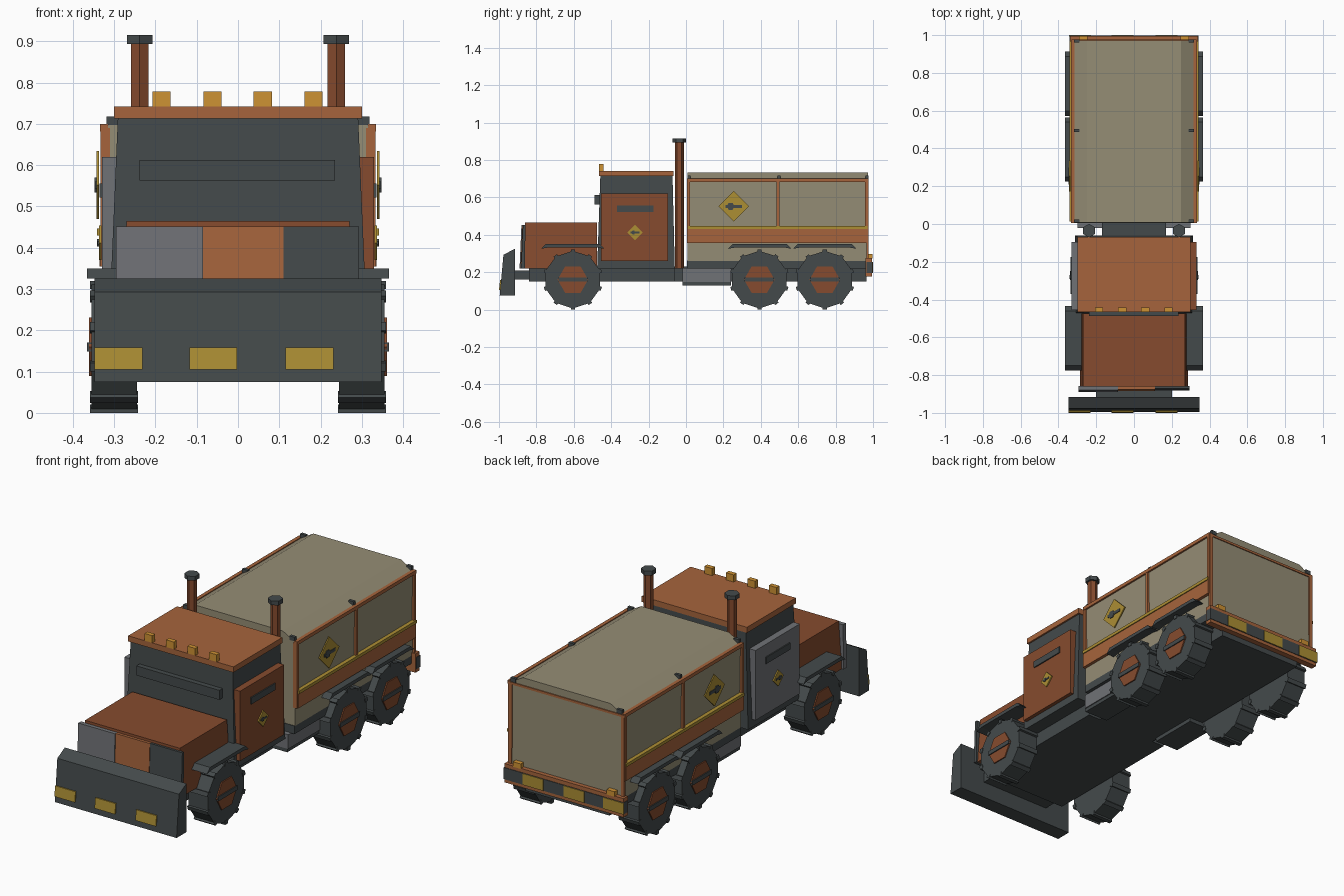
import bpy, bmesh, math
from mathutils import Vector

if "Cube" in bpy.data.objects:
    bpy.data.objects.remove(bpy.data.objects["Cube"])


def mat(name, r, g, b):
    lin = [((c / 255 + 0.055) / 1.055) ** 2.4 for c in (r, g, b)]
    m = bpy.data.materials.new(name)
    m.diffuse_color = (*lin, 1)
    m.use_nodes = True
    m.node_tree.nodes["Principled BSDF"].inputs["Base Color"].default_value = m.diffuse_color
    return m


DARK = mat("dark_iron", 68, 74, 75)
ORANGE = mat("faded_orange", 166, 100, 60)
RUST = mat("rust", 134, 75, 46)
TAN = mat("canvas_tan", 149, 141, 117)
GREY = mat("primer_grey", 112, 114, 118)
YELLOW = mat("hazard_yellow", 172, 142, 52)
AMBER = mat("amber", 206, 146, 52)


def finish(bm, name, m):
    bmesh.ops.recalc_face_normals(bm, faces=bm.faces)
    me = bpy.data.meshes.new(name)
    bm.to_mesh(me)
    bm.free()
    me.materials.append(m)
    ob = bpy.data.objects.new(name, me)
    bpy.context.collection.objects.link(ob)
    return ob


def loft(bm, ring_a, ring_b):
    a = [bm.verts.new(p) for p in ring_a]
    b = [bm.verts.new(p) for p in ring_b]
    bm.faces.new(a)
    bm.faces.new(b)
    for i in range(len(a)):
        j = (i + 1) % len(a)
        bm.faces.new((a[i], a[j], b[j], b[i]))


def prism(name, m, axis, lo, hi, pts):
    """Extrude a 2D profile along an axis."""
    place = {"x": lambda t, p: (t, p[0], p[1]),
             "y": lambda t, p: (p[0], t, p[1]),
             "z": lambda t, p: (p[0], p[1], t)}[axis]
    bm = bmesh.new()
    loft(bm, [place(lo, p) for p in pts], [place(hi, p) for p in pts])
    return finish(bm, name, m)


def rect(a, b):
    return [(a[0], b[0]), (a[1], b[0]), (a[1], b[1]), (a[0], b[1])]


def box(name, m, x, y, z, top_x=None, top_y=None):
    """Box, optionally tapered towards the top."""
    bm = bmesh.new()
    loft(bm, [(*p, z[0]) for p in rect(x, y)],
         [(*p, z[1]) for p in rect(top_x or x, top_y or y)])
    return finish(bm, name, m)


def ngon(cx, cy, r, n, start=90):
    return [(cx + r * math.cos(math.radians(start + 360 * i / n)),
             cy + r * math.sin(math.radians(start + 360 * i / n))) for i in range(n)]


def sx(s, a, b):
    return tuple(sorted((s * a, s * b)))


# Chassis and bed floor
box("front_chassis", DARK, (-.24, .24), (-.84, -.06), (.15, .23))
box("middle_chassis", DARK, (-.17, .17), (-.07, .02), (.15, .23))
box("rear_chassis", DARK, (-.24, .24), (.01, .965), (.15, .23))
box("bed_floor", DARK, (-.318, .318), (.005, .97), (.22, .262))

# Hood and patched grille
box("hood", RUST, (-.285, .285), (-.865, -.475), (.22, .465), (-.27, .27), (-.86, -.475))
for name, m, x, d in (("grille_left", GREY, (-.295, -.085), .008),
                      ("grille_middle", ORANGE, (-.085, .11), .003),
                      ("grille_right", DARK, (.11, .293), 0)):
    prism(name, m, "x", *x, [(-.882 - d, .22), (-.862, .22), (-.858, .452), (-.872 - d, .452)])

# Plow with hazard stripes
prism("plow", DARK, "x", -.347, .347,
      [(-.996, .075), (-.915, .075), (-.915, .325), (-.976, .293)])
for x0 in (-.347, -.118, .115):
    prism("plow_stripe", YELLOW, "x", x0, x0 + .116,
          [(-1, .105), (-.988, .105), (-.983, .158), (-.994, .158)])
box("plow_mount", DARK, (-.2, .2), (-.92, -.83), (.16, .21))

# Cab
box("cab", DARK, (-.312, .312), (-.475, -.06), (.22, .715), (-.291, .291), (-.458, -.072))
box("cab_roof", ORANGE, (-.3, .3), (-.466, -.068), (.713, .742))
box("view_slit", DARK, (-.238, .235), (-.488, -.46), (.563, .612))
for x in (-.185, -.062, .06, .183):
    box("roof_light", AMBER, (x - .022, x + .022), (-.466, -.442), (.742, .779))


# Warning sign: diamond plate with a dark pointer symbol
def sign(s, x, y, z, r):
    prism("sign_plate", YELLOW, "x", s * (x - .006), s * x, ngon(y, z, r, 4))
    prism("sign_dot", DARK, "x", s * x, s * (x + .004), ngon(y - .2 * r, z, .26 * r, 6, 0))
    prism("sign_bar", DARK, "x", s * x, s * (x + .003),
          rect((y - .55 * r, y + .55 * r), (z - .1 * r, z + .1 * r)))


for s, door in ((1, RUST), (-1, GREY)):
    # Doors
    box("door", door, sx(s, .295, .33), (-.455, -.095), (.26, .62))
    box("door_slit", DARK, sx(s, .325, .336), (-.37, -.175), (.522, .556))
    sign(s, .337, -.273, .412, .042)

    # Exhaust stacks
    prism("exhaust_stack", RUST, "z", .22, .895, ngon(s * .238, -.035, .024, 6))
    prism("exhaust_cap", DARK, "z", .893, .915, ngon(s * .238, -.035, .036, 6))

    # Side tank
    box("side_tank", GREY, sx(s, .16, .3), (-.02, .24), (.148, .222))
    box("tank_strap", DARK, sx(s, .16, .295), (-.02, .24), (.13, .15))

    # Fenders
    for y in (-.605, .395, .742):
        prism("fender", DARK, "x", s * .265, s * .366,
              [(y - .17, .325), (y - .145, .35), (y + .145, .35), (y + .17, .325),
               (y + .13, .332), (y - .13, .332)])

    # Wheels
    for y in (-.605, .392, .742):
        c = .16
        prism("tyre", DARK, "x", s * .245, s * .355, ngon(y, c, .154, 10))
        prism("hub", RUST, "x", s * .3, s * .361, ngon(y, c, .082, 6, 0))
        prism("hub_bar", DARK, "x", s * .35, s * .366,
              rect((y - .078, y + .078), (c - .011, c + .011)))
        bm = bmesh.new()
        for i in range(10):
            a = math.radians(90 + 36 * i)
            out = Vector((0, math.cos(a), math.sin(a)))
            side = Vector((0, -math.sin(a), math.cos(a))) * .011
            mid = Vector((0, y, c))
            ring = [mid + out * .14 - side, mid + out * .14 + side,
                    mid + out * .16 + side, mid + out * .16 - side]
            loft(bm, [p + Vector((s * .242, 0, 0)) for p in ring],
                 [p + Vector((s * .358, 0, 0)) for p in ring])
        finish(bm, "tyre_lugs", DARK)

    # Cargo side: boards, frame rails, posts and clips
    box("side_board", ORANGE, sx(s, .31, .336), (.012, .97), (.355, .432))
    box("side_trim", YELLOW, sx(s, .31, .341), (.012, .97), (.43, .446))
    box("top_rail", ORANGE, sx(s, .315, .334), (.005, .975), (.682, .7))
    for y in (.005, .485, .958):
        box("side_post", ORANGE, sx(s, .31, .333), (y, y + .016), (.355, .69))
        box("cover_clip", DARK, sx(s, .288, .318), (y + .003, y + .019), (.697, .718))
    sign(s, .343, .255, .552, .082)

    # Rear frame posts and tail lights
    box("rear_post", ORANGE, sx(s, .312, .33), (.965, .977), (.262, .69))
    box("tail_light", AMBER, sx(s, .245, .29), (.972, .996), (.272, .298))

# Canvas cover with chamfered roof edges
prism("canvas_cover", TAN, "y", .008, .972,
      [(-.318, .26), (.318, .26), (.325, .69), (.25, .733), (-.25, .733), (-.325, .69)])
box("rear_rail", ORANGE, (-.33, .33), (.965, .977), (.683, .695))

# Rear bumper with hazard stripes
box("rear_bumper", ORANGE, (-.34, .34), (.96, .994), (.178, .275))
box("bumper_band", DARK, (-.342, .342), (.965, .997), (.195, .255))
for x0 in (-.343, -.118, .115):
    box("bumper_stripe", YELLOW, (x0, x0 + .116), (.993, 1.0), (.196, .254))
